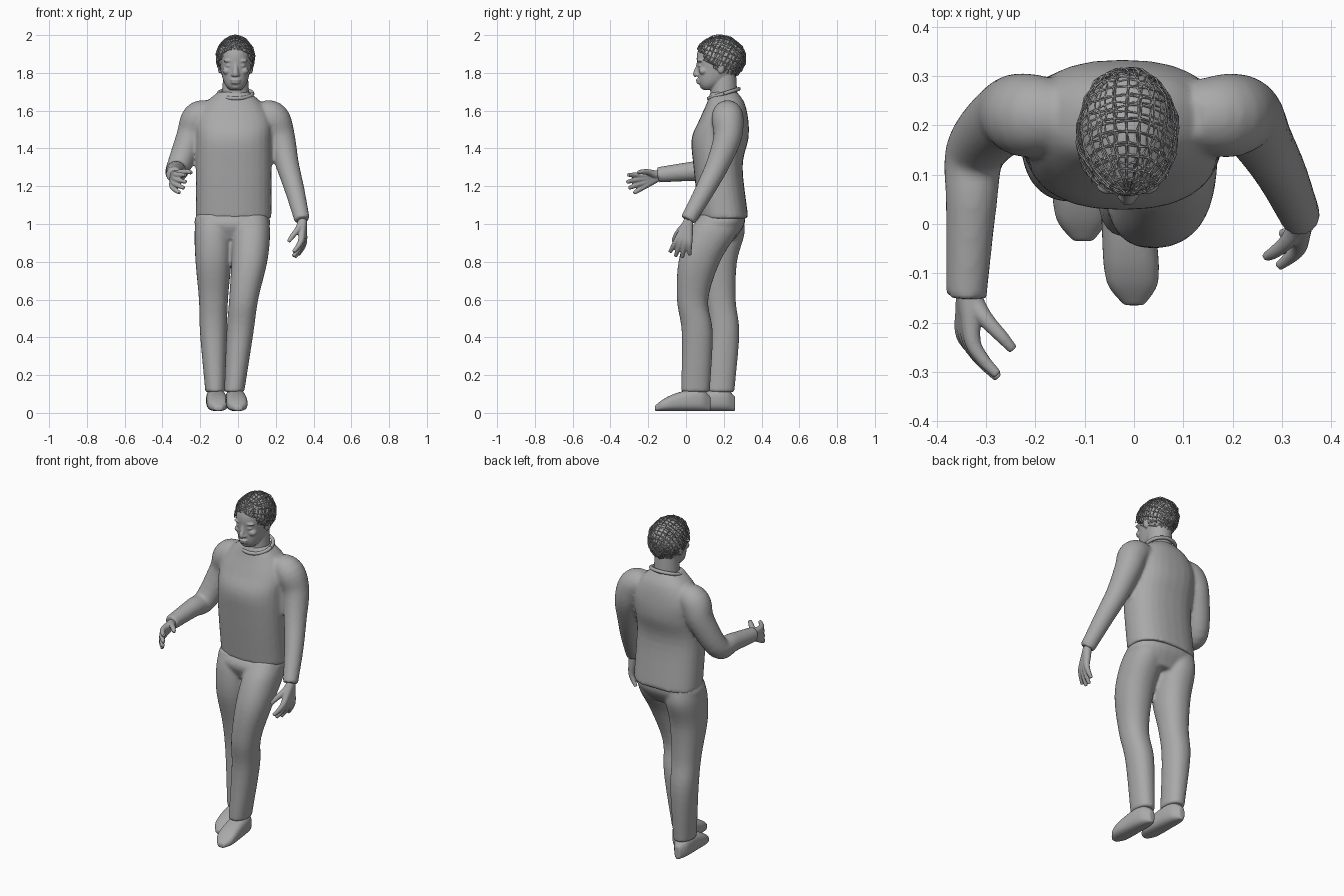
import bpy, bmesh, math, random
from mathutils import Vector, Matrix

default_cube = bpy.data.objects.get("Cube")
if default_cube:
    bpy.data.objects.remove(default_cube)
random.seed(4)
MIDDLE = -0.013  # x of the head and spine
UP, BACKWARD = Vector((0, 0, 1)), Vector((0, 1, 0))

grey = bpy.data.materials.new("plain grey")
grey.use_nodes = True
shade = (0.4, 0.4, 0.4, 1)
grey.diffuse_color = shade
grey.node_tree.nodes["Principled BSDF"].inputs["Base Color"].default_value = shade


def spline(points, steps=5):
    """Smooth curve through tuples of any length."""
    keys = [Vector(point) for point in points]
    keys = [keys[0] * 2 - keys[1]] + keys + [keys[-1] * 2 - keys[-2]]
    curve = []
    for before, start, end, after in zip(keys, keys[1:], keys[2:], keys[3:]):
        leave, arrive = (end - before) / 2, (after - start) / 2
        for step in range(steps):
            t = step / steps
            ease = t * t * (3 - 2 * t)
            curve.append(start.lerp(end, ease) + leave * t * (1 - t) ** 2 - arrive * t * t * (1 - t))
    return curve + [keys[-2]]


def squash(value, power):
    return math.copysign(abs(value) ** (2 / power), value)


def loft(bm, rings, axis=None, power=2.0, sides=28):
    """Closed skin over rings (x, y, z, radius_a, radius_b)."""
    rings = spline(rings)
    across, loops = None, []
    for index, ring in enumerate(rings):
        centre = Vector(ring[:3])
        ahead = rings[min(index + 1, len(rings) - 1)]
        behind = rings[max(index - 1, 0)]
        along = (axis or Vector(ahead[:3]) - Vector(behind[:3])).normalized()
        if across is None:
            least = min(range(3), key=lambda k: abs(along[k]))
            across = Vector([float(k == least) for k in range(3)])
        across = (across - along * along.dot(across)).normalized()
        other = along.cross(across)
        angles = [math.tau * k / sides for k in range(sides)]
        loops.append([bm.verts.new(centre + across * ring[3] * squash(math.cos(angle), power)
                                   + other * ring[4] * squash(math.sin(angle), power))
                      for angle in angles])
    for lower, upper in zip(loops, loops[1:]):
        for k in range(sides):
            bm.faces.new((lower[k - 1], lower[k], upper[k], upper[k - 1]))
    bm.faces.new(loops[0][::-1])
    bm.faces.new(loops[-1])


def tube(bm, points, radii, sides=16):
    loft(bm, [(*point, radius, radius) for point, radius in zip(points, radii)], sides=sides)


def ball(bm, centre, size):
    matrix = Matrix.Translation(centre) @ Matrix.Diagonal((*size, 1))
    bmesh.ops.create_uvsphere(bm, u_segments=24, v_segments=16, radius=1, matrix=matrix)


def pair(bm, offset, y, z, size):
    for side in (-1, 1):
        ball(bm, (MIDDLE + side * offset, y, z), size)


def finish(name, bm, voxel=None):
    """Make the object; with a voxel size its pieces melt into one skin."""
    bmesh.ops.recalc_face_normals(bm, faces=bm.faces)
    mesh = bpy.data.meshes.new(name)
    bm.to_mesh(mesh)
    bm.free()
    mesh.materials.append(grey)
    mesh.polygons.foreach_set("use_smooth", [True] * len(mesh.polygons))
    part = bpy.data.objects.new(name, mesh)
    bpy.context.scene.collection.objects.link(part)
    if voxel:
        merge = part.modifiers.new("merge", 'REMESH')
        merge.mode, merge.voxel_size, merge.use_smooth_shade = 'VOXEL', voxel, True
        soften = part.modifiers.new("soften", 'SMOOTH')
        soften.factor, soften.iterations = 0.5, 4
    return part


# Sweater: torso, then shoulders mirrored and each sleeve bent its own way
bm = bmesh.new()
torso = [(.2, 1.03, .2, .13), (.17, 1.3, .2, .13), (.18, 1.45, .2, .15), (.2, 1.55, .2, .13),
         (.21, 1.64, .15, .1), (.2, 1.7, .08, .07)]
loft(bm, [(MIDDLE - .01, *ring) for ring in torso], UP, 2.4)
right_sleeve = [(-.32, .15, 1.29), (-.33, .04, 1.28), (-.34, -.15, 1.26)]
left_sleeve = [(.26, .17, 1.32), (.3, .1, 1.18), (.34, .01, 1.02)]
for side, sleeve in ((-1, right_sleeve), (1, left_sleeve)):
    shoulder = [(MIDDLE + side * reach, .22, z) for reach, z in ((.13, 1.59), (.2, 1.56), (.24, 1.46))]
    tube(bm, shoulder + sleeve, (.07, .085, .075, .062, .052, .041), 28)
finish("sweater", bm, .01)

# Collar band, higher at the nape
bm = bmesh.new()
turns = [math.tau * k / 16 for k in range(17)]
band = [(MIDDLE + .09 * math.cos(a), .2 + .08 * math.sin(a), 1.69 + .025 * math.sin(a)) for a in turns]
tube(bm, band, [.01] * len(band))
finish("collar", bm)

# Trousers: hips, and two legs sharing heights and girths
bm = bmesh.new()
loft(bm, [(-.03, .2, 1.07, .18, .11), (-.03, .18, 1, .2, .13), (-.03, .17, .92, .14, .09)], UP, 2.4)
heights = (1.05, .95, .8, .6, .42, .11)
girths = ((.09, .11), (.1, .13), (.095, .11), (.077, .083), (.071, .082), (.053, .076))
left_leg = ((.07, .19), (.07, .14), (.06, .07), (.03, .035), (.01, .06), (-.02, .05))
right_leg = [(-.13, y) for y in (.19, .18, .16, .18, .2)] + [(-.12, .18)]
for leg in (left_leg, right_leg):
    loft(bm, [(*spot, z, *girth) for spot, z, girth in zip(leg, heights, girths)], UP, 2.2)
finish("trousers", bm, .009)

# Shoes: rounded plan, instep sloping down to the toe
for name, x, heel in (("left_shoe", -.01, .13), ("right_shoe", -.113, .26)):
    bm = bmesh.new()
    rings = []
    for k in range(9):
        t = k / 8
        plan = max(1 - abs(2 * t - 1) ** 4, .12) ** .5
        top = (.125 - .08 * t * t) * (.4 + .6 * plan)
        rings.append((x + .02 * (t - .5), heel - .295 * t, .01 + top / 2, (.05 + .01 * t) * plan, top / 2))
    loft(bm, rings, BACKWARD, 2.7)
    finish(name, bm, .006)

# Hands: wrist, palm direction, spread from little to index finger, curl
hands = (("right_hand", (-.337, -.13, 1.26), (0, -.1, -.03), (.02, -.02, .06), (.055, 0, 0)),
         ("left_hand", (.342, .015, 1.02), (0, -.03, -.11), (-.015, -.065, .01), (-.045, 0, 0)))
finger_radii = (.024, .021, .0165, .0135, .01)
for name, *frame in hands:
    wrist, palm, spread, curl = map(Vector, frame)
    bm = bmesh.new()
    for s in (-.5, -.17, .17, .5):
        reach = 1.05 - s * s
        knuckle = wrist + palm + spread * s
        joint = knuckle + (palm * .4 + curl * .4) * reach + spread * s * .3
        tip = joint + (palm * .35 + curl * .6) * reach + spread * s * .3
        tube(bm, (wrist, (wrist + knuckle) / 2, knuckle, joint, tip), finger_radii)
    thumb = [wrist + palm * a + spread * b + curl * c
             for a, b, c in ((0, 0, 0), (.3, .2, .2), (.55, .5, .5), (.85, .7, 1), (1.1, .75, 1.4))]
    tube(bm, thumb, finger_radii)
    finish(name, bm, .004)

# Head: neck, skull and face
bm = bmesh.new()
tube(bm, [(MIDDLE, .2, 1.63), (MIDDLE, .2, 1.8)], (.075, .065), 28)
skull = [(.12, 1.71, .03, .03), (.125, 1.73, .05, .05), (.145, 1.76, .065, .08), (.17, 1.81, .077, .108),
         (.18, 1.89, .084, .123), (.18, 1.95, .07, .1), (.18, 1.98, .035, .05)]
loft(bm, [(MIDDLE, *ring) for ring in skull], UP, 2.2)
bridge = [(MIDDLE, .07, 1.86), (MIDDLE, .063, 1.83), (MIDDLE, .054, 1.796), (MIDDLE, .06, 1.785)]
tube(bm, bridge, (.012, .012, .017, .015))
for y, z, width in ((.067, 1.762, .028), (.07, 1.749, .026), (.09, 1.725, .025)):
    ball(bm, (MIDDLE, y, z), (width, .015, .009))
pair(bm, .014, .06, 1.79, (.01, .011, .009))    # nostrils
pair(bm, .034, .077, 1.864, (.03, .018, .009))  # brows
pair(bm, .034, .076, 1.838, (.017, .012, .009))  # eyes
pair(bm, .045, .092, 1.81, (.024, .024, .02))   # cheeks
pair(bm, .083, .185, 1.83, (.011, .02, .034))   # ears
finish("head", bm, .0045)


# Hair: a cap trimmed along the hairline and nets of strands over it
def hair_shell(grow, segments, jitter):
    bm = bmesh.new()
    size = Vector((.095, .126, .11)) + Vector((grow, grow, grow))
    matrix = Matrix.Translation((MIDDLE, .183, 1.88)) @ Matrix.Diagonal((*size, 1))
    bmesh.ops.create_uvsphere(bm, u_segments=segments, v_segments=segments * 3 // 4, radius=1,
                              matrix=matrix @ Matrix.Rotation(math.radians(65), 4, 'X'))
    below = []
    for face in bm.faces:
        centre = face.calc_center_median()
        if centre.z < max(1.785, 2 - 1.1 * centre.y):
            below.append(face)
    bmesh.ops.delete(bm, geom=below, context='FACES')
    for vert in bm.verts:
        vert.co += Vector([random.uniform(-jitter, jitter) for _ in range(3)])
    return bm


cap = finish("hair_cap", hair_shell(0, 40, 0))
cap.modifiers.new("thickness", 'SOLIDIFY').thickness = .012
for name, grow, segments in (("inner_strands", .004, 26), ("outer_strands", .008, 22)):
    net = finish(name, hair_shell(grow, segments, .004))
    strands = net.modifiers.new("strands", 'WIREFRAME')
    strands.thickness = .004
    strands.use_boundary = True
